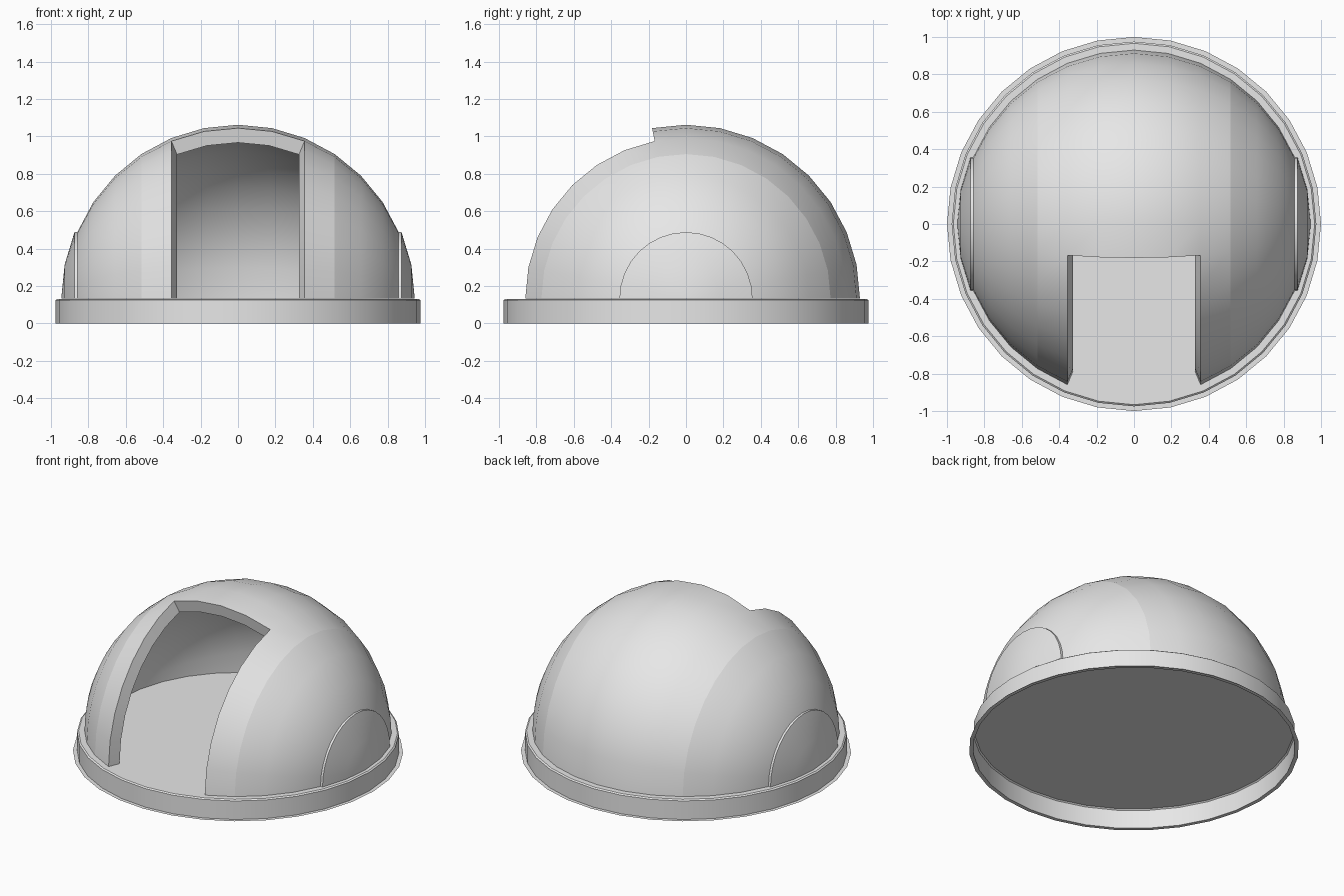
import bpy, bmesh, math
from mathutils import Matrix, Vector

cube = bpy.data.objects.get("Cube")
if cube:
    bpy.data.objects.remove(cube, do_unlink=True)

SEGMENTS = 32
STEP = 2 * math.pi / SEGMENTS
RADIUS = 0.93
FLOOR = 0.131
INNER = 0.915          # inner shell size relative to the outer one

grey = bpy.data.materials.new("light_grey")
grey.use_nodes = True
grey.diffuse_color = (0.8, 0.8, 0.8, 1)
grey.node_tree.nodes["Principled BSDF"].inputs["Base Color"].default_value = (0.8, 0.8, 0.8, 1)


def finish(bm, name, z=0, crease=None):
    """Smooth the faces, keep sharp edges and link the object."""
    for f in bm.faces:
        f.smooth = True
    for e in bm.edges:
        sharp = len(e.link_faces) == 2 and e.calc_face_angle(0) > math.radians(30)
        e.smooth = not (sharp or (crease and crease(e)))
    mesh = bpy.data.meshes.new(name)
    bm.to_mesh(mesh)
    bm.free()
    mesh.materials.append(grey)
    obj = bpy.data.objects.new(name, mesh)
    obj.location.z = z
    bpy.context.collection.objects.link(obj)


def sphere_part(keep):
    """Upper sphere faces, poles along x, that pass the rule."""
    bm = bmesh.new()
    bmesh.ops.create_uvsphere(bm, u_segments=SEGMENTS, v_segments=SEGMENTS // 2,
                              radius=RADIUS, matrix=Matrix.Rotation(math.pi / 2, 4, 'Y'))
    drop = [f for f in bm.faces
            if f.calc_center_median().z < 0 or not keep(f.calc_center_median())]
    bmesh.ops.delete(bm, geom=drop, context='FACES')
    return bm


def thicken(bm):
    """Extrude the open surface and return the new vertices."""
    new = bmesh.ops.extrude_face_region(bm, geom=bm.faces[:], use_keep_orig=True)["geom"]
    return [v for v in new if isinstance(v, bmesh.types.BMVert)]


# Dome shell with the front opening
slit_x = RADIUS * math.sin(2 * STEP)
crease_x = RADIUS * math.sin(3 * STEP)


def outside_slit(c):
    in_front = c.y < 0 and math.atan2(c.z, -c.y) < math.pi / 2 - STEP
    return not (abs(c.x) < slit_x and in_front)


def panel_joint(e):
    return all(abs(abs(v.co.x) - crease_x) < 0.005 and v.co.length > RADIUS * 0.97
               for v in e.verts)


bm = sphere_part(outside_slit)
bmesh.ops.scale(bm, vec=Vector((INNER,) * 3), verts=thicken(bm))
bmesh.ops.recalc_face_normals(bm, faces=bm.faces[:])
finish(bm, "dome_shell", FLOOR + 0.001, panel_joint)

# Raised round panels on both sides
cap_x = RADIUS * math.cos(2 * STEP)
for side, name in ((1, "left_side_panel"), (-1, "right_side_panel")):
    bm = sphere_part(lambda c: c.x * side > cap_x)
    bmesh.ops.translate(bm, vec=(0.015 * side, 0, 0), verts=thicken(bm))
    bmesh.ops.recalc_face_normals(bm, faces=bm.faces[:])
    finish(bm, name, FLOOR + 0.001)

# Hollow base: floor, wall and thin foot flange, open underneath
profile = [(0, FLOOR), (0.966, FLOOR), (0.975, FLOOR - 0.007), (0.975, 0), (1, 0)]
bm = bmesh.new()
verts = [bm.verts.new((r, 0, z)) for r, z in profile]
edges = [bm.edges.new(pair) for pair in zip(verts, verts[1:])]
bmesh.ops.spin(bm, geom=verts + edges, cent=(0, 0, 0), axis=(0, 0, 1),
               angle=2 * math.pi, steps=SEGMENTS)
bmesh.ops.remove_doubles(bm, verts=bm.verts[:], dist=0.0005)
bmesh.ops.recalc_face_normals(bm, faces=bm.faces[:])
if max(bm.faces, key=lambda f: f.calc_center_median().z).normal.z < 0:
    bmesh.ops.reverse_faces(bm, faces=bm.faces[:])
finish(bm, "base")
